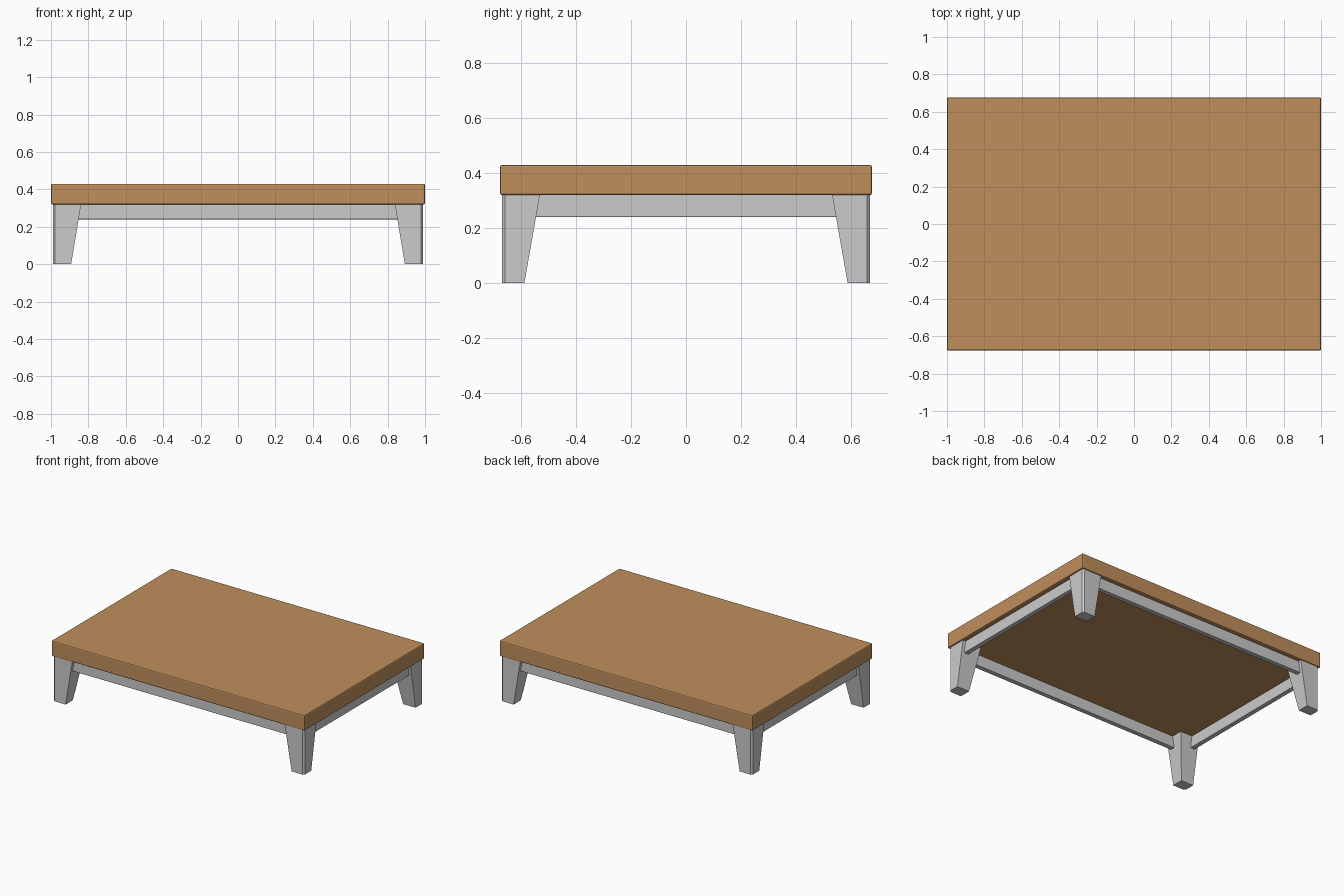
import bpy, bmesh

if "Cube" in bpy.data.objects:
    bpy.data.objects.remove(bpy.data.objects["Cube"])

def material(name, rgb):
    m = bpy.data.materials.new(name)
    m.diffuse_color = (*rgb, 1)
    m.use_nodes = True
    m.node_tree.nodes["Principled BSDF"].inputs["Base Color"].default_value = m.diffuse_color
    return m

wood = material("warm wood", (0.53, 0.275, 0.108))
grey = material("light grey", (0.60, 0.60, 0.60))

def finish(name, bm, mat):
    bmesh.ops.recalc_face_normals(bm, faces=bm.faces)
    me = bpy.data.meshes.new(name)
    bm.to_mesh(me)
    bm.free()
    me.materials.append(mat)
    ob = bpy.data.objects.new(name, me)
    bpy.context.collection.objects.link(ob)
    return ob

def box(name, lo, hi, mat, bevel):
    bm = bmesh.new()
    bmesh.ops.create_cube(bm, size=1)
    for v in bm.verts:
        v.co = [lo[i] if v.co[i] < 0 else hi[i] for i in range(3)]
    bmesh.ops.bevel(bm, geom=bm.edges[:], offset=bevel, segments=2,
                    profile=0.5, affect='EDGES')
    return finish(name, bm, mat)

X, Y = 0.99, 0.67          # outer faces of the legs
TOP, RAIL = 0.32, 0.24     # underside of the top, underside of the rails

# Slab top with softened edges
box("table_top", (-1, -0.677, TOP), (1, 0.677, 0.43), wood, 0.008)

# Tapered corner legs, straight outside, with a small chamfer on the outer corner
def leg(name, sx, sy):
    bm = bmesh.new()
    rings = []
    c = 0.012
    for z, wx, wy in ((0, 0.098, 0.082), (TOP + 0.005, 0.152, 0.139)):
        pts = [(X - c, Y), (X, Y - c), (X, Y - wy), (X - wx, Y - wy), (X - wx, Y)]
        rings.append([bm.verts.new((sx * x, sy * y, z)) for x, y in pts])
    for r in rings:
        bm.faces.new(r)
    for i in range(5):
        j = (i + 1) % 5
        bm.faces.new((rings[0][i], rings[0][j], rings[1][j], rings[1][i]))
    finish(name, bm, grey)

for sx, side in ((-1, "left"), (1, "right")):
    for sy, end in ((-1, "front"), (1, "back")):
        leg(f"{end}_{side}_leg", sx, sy)

# Rails between the legs, set slightly in from the outer faces
T, D = 0.035, 0.022
for s, a, b in ((-1, "front", "left"), (1, "back", "right")):
    y0, y1 = sorted((s * (Y - D), s * (Y - D - T)))
    box(a + "_rail", (-0.88, y0, RAIL), (0.88, y1, TOP + 0.005), grey, 0.004)
    x0, x1 = sorted((s * (X - D), s * (X - D - T)))
    box(b + "_rail", (x0, -0.57, RAIL), (x1, 0.57, TOP + 0.005), grey, 0.004)
